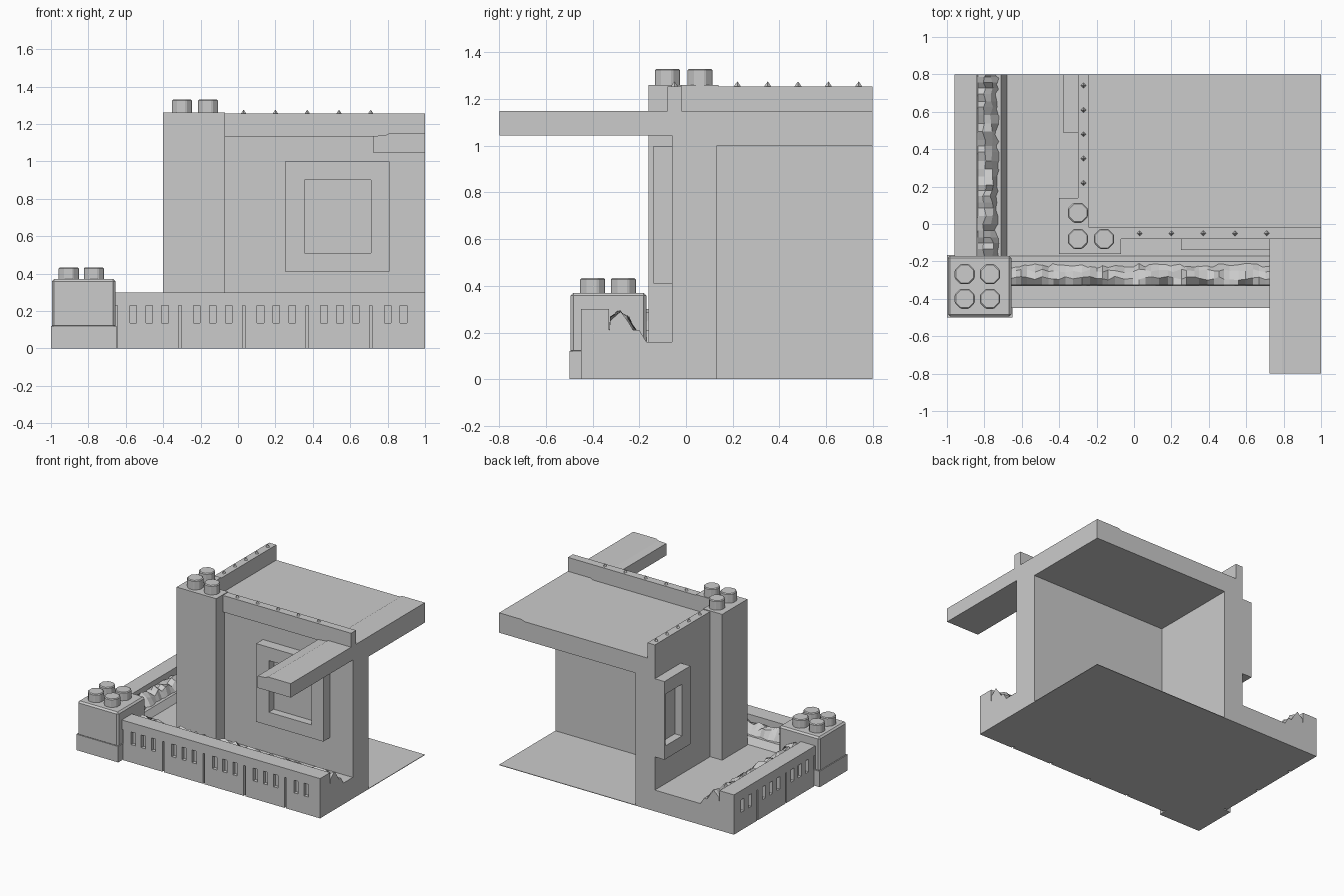
import bpy, bmesh, random
from math import pi

random.seed(4)
cube = bpy.data.objects.get("Cube")
if cube:
    bpy.data.objects.remove(cube, do_unlink=True)

GREY = (0.6, 0.6, 0.6, 1)
stone = bpy.data.materials.new("stone grey")
stone.use_nodes = True
stone.diffuse_color = GREY
stone.node_tree.nodes["Principled BSDF"].inputs["Base Color"].default_value = GREY


def finish(name, bm):
    bmesh.ops.recalc_face_normals(bm, faces=bm.faces)
    mesh = bpy.data.meshes.new(name)
    bm.to_mesh(mesh)
    bm.free()
    mesh.materials.append(stone)
    ob = bpy.data.objects.new(name, mesh)
    bpy.context.collection.objects.link(ob)
    return ob


def add_prism(bm, rings):
    """Skin a list of closed rings and cap both ends."""
    rows = [[bm.verts.new(p) for p in ring] for ring in rings]
    for a, b in zip(rows, rows[1:]):
        for i in range(len(a)):
            j = (i + 1) % len(a)
            bm.faces.new((a[i], a[j], b[j], b[i]))
    bm.faces.new(rows[0])
    bm.faces.new(rows[-1])


def prism(name, rings):
    bm = bmesh.new()
    add_prism(bm, rings)
    return finish(name, bm)


def box_rings(x, y, z):
    return [[(a, b, h) for a, b in ((x[0], y[0]), (x[1], y[0]), (x[1], y[1]), (x[0], y[1]))]
            for h in z]


def box(name, x, y, z):
    return prism(name, box_rings(x, y, z))


def carve(ob, boxes):
    bm = bmesh.new()
    for b in boxes:
        add_prism(bm, box_rings(*b))
    cutter = finish("cutter", bm)
    cutter.hide_render = True
    mod = ob.modifiers.new("carve", "BOOLEAN")
    mod.operation, mod.solver, mod.object = "DIFFERENCE", "EXACT", cutter
    bpy.context.view_layer.objects.active = ob
    bpy.ops.object.modifier_apply(modifier=mod.name)
    bpy.data.objects.remove(cutter, do_unlink=True)


def stud(name, x, y, z, height, radius=0.058):
    bpy.ops.mesh.primitive_cylinder_add(vertices=8, radius=radius, depth=height + 0.02,
                                        location=(x, y, z + height / 2 - 0.01),
                                        rotation=(0, 0, pi / 8))
    ob = bpy.context.object
    ob.name = name
    ob.data.materials.append(stone)
    bev = ob.modifiers.new("soft rim", "BEVEL")
    bev.width, bev.segments, bev.limit_method = 0.006, 1, "ANGLE"


# t runs along a side of the building, d is the distance in from its outer face
def front(t, d, z):
    return (t, -0.45 + d, z)


def side(t, d, z):
    return (-0.96 + d, t, z)


# Low outer walls with slots, joints and a rubble-topped walkway
PROFILE = [(0, 0), (0, 0.3), (0.12, 0.3), (0.12, 0.21), (0.25, 0.21), (0.28, 0.16), (0.28, 0)]


def low_wall(label, place, start, end, first_joint):
    wall = prism(label + "_low_wall", [[place(t, d, z) for d, z in PROFILE] for t in (start, end)])
    cuts = []

    def cut(t, width, depth, z):
        a, b = place(t - width / 2, -0.03, 0), place(t + width / 2, depth, 0)
        cuts.append(((a[0], b[0]), (a[1], b[1]), z))

    joint = first_joint
    while joint < end:
        if start < joint - 0.01 and joint + 0.02 < end:
            cut(joint, 0.014, 0.02, (-0.05, 0.23))
        for step in (0.09, 0.175, 0.26):
            if joint + step + 0.03 < end:
                cut(joint + step, 0.036, 0.025, (0.135, 0.23))
        joint += 0.34
    carve(wall, cuts)

    # Rubble strip lying on the walkway
    rings, t = [], start
    while t < end:
        j = lambda s: random.uniform(-s, s)
        rings.append([place(t, 0.12, 0.2), place(t, 0.125, 0.25 + j(0.02)),
                      place(t, 0.16 + j(0.01), 0.275 + j(0.022)),
                      place(t, 0.2 + j(0.01), 0.25 + j(0.025)),
                      place(t, 0.235 + j(0.012), 0.2)])
        t += random.uniform(0.025, 0.05)
    rings.append([place(end, d, z) for d, z in
                  ((0.12, 0.2), (0.125, 0.25), (0.17, 0.29), (0.2, 0.25), (0.23, 0.2))])
    prism(label + "_rubble", rings)


low_wall("front", front, -0.68, 1.0, -0.65)
low_wall("side", side, -0.2, 0.8, -0.16)

# Terrace and ground sheet
outline = [(-0.69, -0.18), (1, -0.18), (1, 0.13), (-0.14, 0.13), (-0.14, 0.8), (-0.69, 0.8)]
prism("terrace", [[(x, y, z) for x, y in outline] for z in (0, 0.16)])
box("room_floor", (-0.14, 1), (0.13, 0.8), (0, 0.004))

# Corner post with plinth and studs
box("corner_post_plinth", (-1, -0.65), (-0.5, -0.165), (0, 0.12))
post = box("corner_post", (-0.995, -0.655), (-0.495, -0.17), (0.11, 0.37))
bevel = post.modifiers.new("worn edges", "BEVEL")
bevel.width, bevel.segments = 0.012, 1
for sx in (-0.905, -0.77):
    for sy in (-0.4, -0.268):
        stud("corner_post_stud", sx, sy, 0.37, 0.063)

# L-shaped tower with studs
outline = [(-0.4, -0.16), (-0.07, -0.16), (-0.07, -0.02), (-0.24, -0.02), (-0.24, 0.14), (-0.4, 0.14)]
prism("tower", [[(x, y, z) for x, y in outline] for z in (0.15, 1.26)])
for sx, sy in ((-0.3, 0.06), (-0.3, -0.08), (-0.16, -0.08)):
    stud("tower_stud", sx, sy, 1.26, 0.07)

# House walls as one L, roof slab and parapets
outline = [(-0.3, -0.06), (1, -0.06), (1, 0.13), (-0.14, 0.13), (-0.14, 0.8), (-0.3, 0.8)]
prism("house_walls", [[(x, y, z) for x, y in outline] for z in (0.15, 1.04)])
box("side_wall_base", (-0.16, -0.14), (0.13, 0.8), (0, 0.16))
box("roof_slab", (-0.25, 1), (-0.03, 0.8), (1.0, 1.14))
box("front_wall_top", (-0.1, 1), (-0.06, -0.02), (1.03, 1.14))
box("side_wall_top", (-0.3, -0.24), (0.1, 0.8), (1.03, 1.14))
box("front_parapet", (-0.08, 1), (-0.08, -0.02), (1.13, 1.255))
box("side_parapet", (-0.3, -0.24), (0.13, 0.8), (1.13, 1.255))

# Small chips standing on the parapets
for i in range(5):
    for x, y in ((0.03 + 0.17 * i, -0.05), (-0.27, 0.22 + 0.13 * i)):
        bpy.ops.mesh.primitive_cone_add(vertices=4, radius1=0.018, radius2=0, depth=0.026,
                                        location=(x, y, 1.263))
        bpy.context.object.name = "parapet_chip"
        bpy.context.object.data.materials.append(stone)

# Framed panels with a sunken centre
frame = box("front_panel_frame", (0.25, 0.81), (-0.14, -0.05), (0.41, 1.0))
carve(frame, [((0.355, 0.71), (-0.2, -0.08), (0.51, 0.9))])
frame = box("side_panel_frame", (-0.38, -0.29), (0.49, 0.8), (0.41, 1.0))
carve(frame, [((-0.44, -0.32), (0.59, 0.79), (0.51, 0.9))])

# Long overhanging beam along the roof edge
section = [(0.725, 1.045), (1, 1.045), (1, 1.15), (0.81, 1.15), (0.79, 1.14), (0.725, 1.135)]
prism("roof_beam", [[(x, y, z) for x, z in section] for y in (-0.8, 0.8)])
